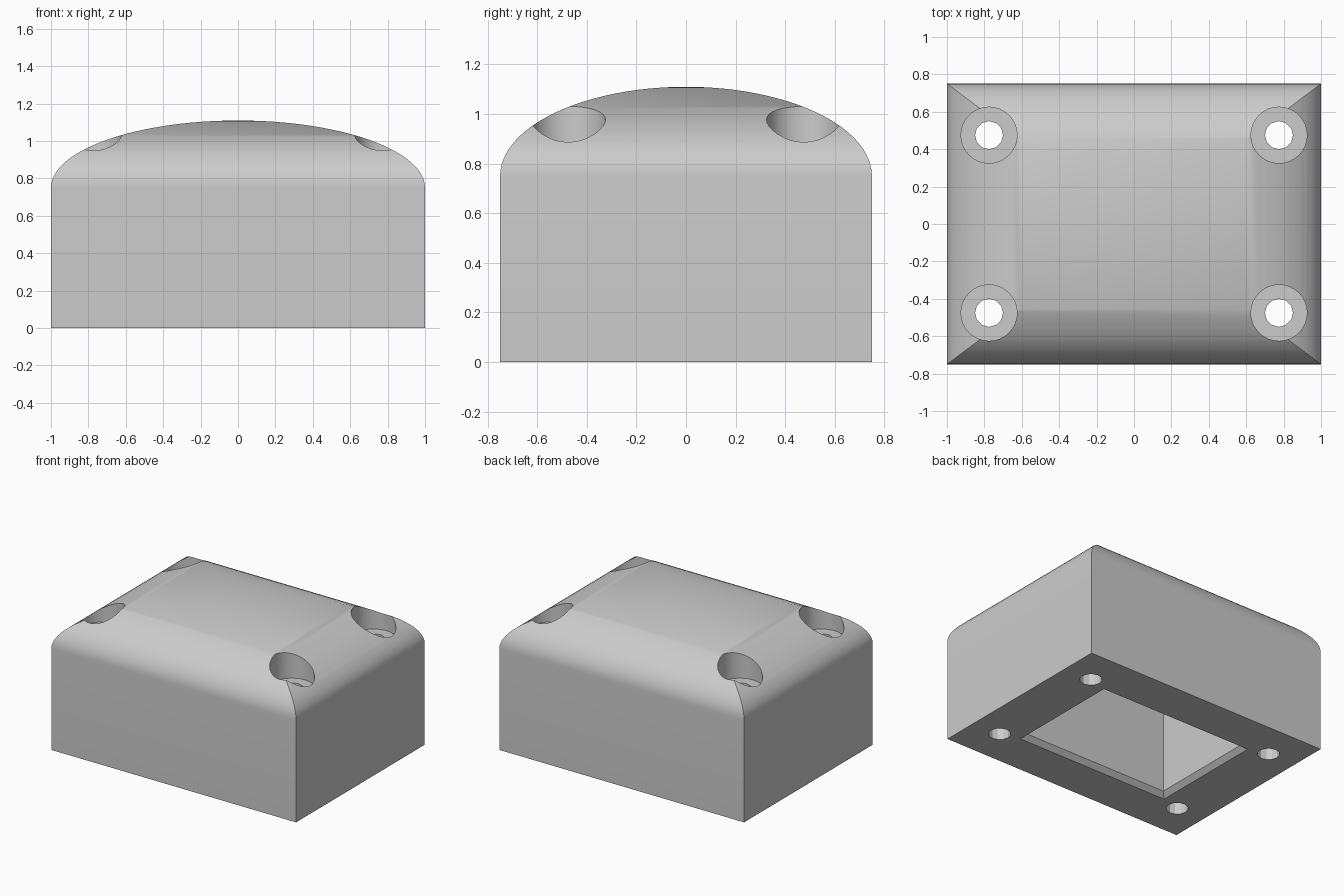
import bpy
import bmesh
from math import cos, sin, pi

if "Cube" in bpy.data.objects:
    bpy.data.objects.remove(bpy.data.objects["Cube"], do_unlink=True)

HALF_X, HALF_Y = 1.0, 0.75      # footprint
SHOULDER, RISE = 0.75, 0.36     # straight wall height and dome height above it
HOLE_X, HOLE_Y = 0.775, 0.475   # screw positions
SEAT = 0.83                     # floor of the screw head recesses

grey = bpy.data.materials.new("plain grey")
grey.use_nodes = True
grey.diffuse_color = (0.6, 0.6, 0.6, 1)
grey.node_tree.nodes["Principled BSDF"].inputs["Base Color"].default_value = (0.6, 0.6, 0.6, 1)


def loft(name, rings):
    """Solid joining equal-length rings of points, capped at both ends."""
    bm = bmesh.new()
    loops = [[bm.verts.new(p) for p in ring] for ring in rings]
    n = len(loops[0])
    for a, b in zip(loops, loops[1:]):
        for i in range(n):
            j = (i + 1) % n
            bm.faces.new((a[i], a[j], b[j], b[i]))
    bm.faces.new(loops[0])
    bm.faces.new(loops[-1])
    bmesh.ops.recalc_face_normals(bm, faces=bm.faces)
    mesh = bpy.data.meshes.new(name)
    bm.to_mesh(mesh)
    bm.free()
    mesh.materials.append(grey)
    obj = bpy.data.objects.new(name, mesh)
    bpy.context.collection.objects.link(obj)
    return obj


def arch(half, bottom, steps=48):
    """Straight sides topped by half an ellipse, as (across, up) pairs."""
    top = [(half * cos(pi * i / steps), SHOULDER + RISE * sin(pi * i / steps))
           for i in range(steps + 1)]
    return [(half, bottom)] + top + [(-half, bottom)]


def cylinder(name, x, y, radius, low, high, sides):
    ring = [(x + radius * cos(2 * pi * i / sides), y + radius * sin(2 * pi * i / sides))
            for i in range(sides)]
    return loft(name, [[(u, v, z) for u, v in ring] for z in (low, high)])


def rectangle(hx, hy, z):
    return [(hx, hy, z), (-hx, hy, z), (-hx, -hy, z), (hx, -hy, z)]


def combine(target, tool, operation):
    mod = target.modifiers.new(tool.name, "BOOLEAN")
    mod.operation = operation
    mod.solver = "EXACT"
    mod.object = tool
    bpy.context.view_layer.objects.active = target
    bpy.ops.object.modifier_apply(modifier=mod.name)
    bpy.data.objects.remove(tool, do_unlink=True)


# Domed body: two crossing arched prisms
body = loft("domed_cover", [[(u, y, z) for u, z in arch(HALF_X, 0)] for y in (-1, 1)])
cross = loft("cross_arch", [[(x, u, z) for u, z in arch(HALF_Y, -0.5)] for x in (-1.5, 1.5)])
combine(body, cross, "INTERSECT")

# Cavity underneath, with a chamfered mouth
c = 0.034
mouth_x, mouth_y = 0.627, 0.435
cavity = loft("cavity", [
    rectangle(mouth_x + c, mouth_y + c, -c),
    rectangle(mouth_x - c, mouth_y - c, c),
    rectangle(mouth_x - c, mouth_y - c, 0.9)])
combine(body, cavity, "DIFFERENCE")

# Screw holes with round head recesses at the four corners
for sx in (-1, 1):
    for sy in (-1, 1):
        x, y = sx * HOLE_X, sy * HOLE_Y
        combine(body, cylinder("head_recess", x, y, 0.15, SEAT, 1.5, 32), "DIFFERENCE")
        combine(body, cylinder("screw_hole", x, y, 0.075, -0.5, 1.4, 12), "DIFFERENCE")

# Smooth dome, crisp edges
bpy.ops.object.select_all(action="DESELECT")
body.select_set(True)
bpy.context.view_layer.objects.active = body
bpy.ops.object.shade_smooth_by_angle(angle=0.42)
